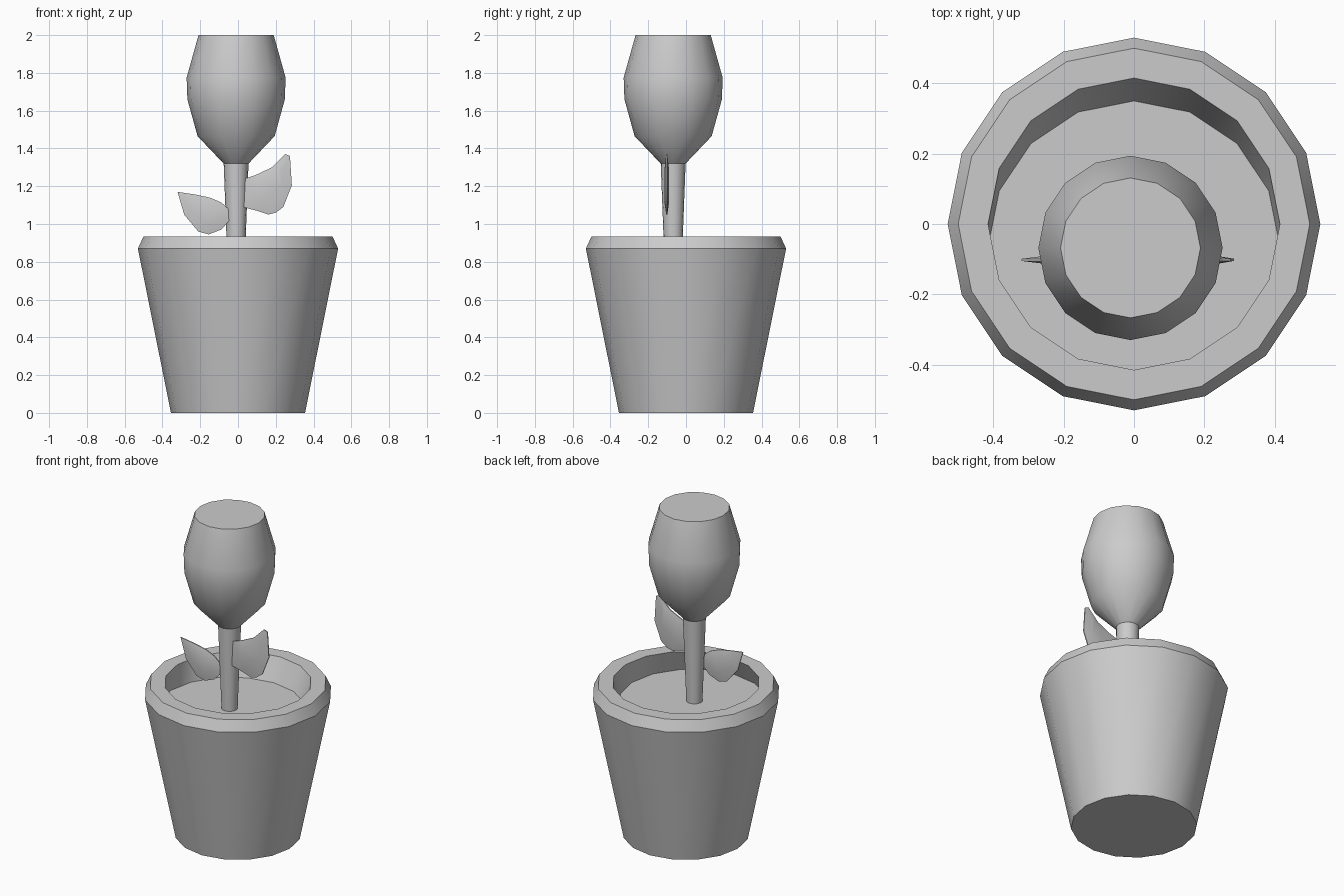
import bpy, bmesh, math

if "Cube" in bpy.data.objects:
    bpy.data.objects.remove(bpy.data.objects["Cube"])

SIDES = 16
STEM_X, STEM_Y = -0.01, -0.068


def finish(name, bm, angle=33):
    bmesh.ops.recalc_face_normals(bm, faces=bm.faces[:])
    mesh = bpy.data.meshes.new(name)
    bm.to_mesh(mesh)
    bm.free()
    ob = bpy.data.objects.new(name, mesh)
    bpy.context.collection.objects.link(ob)
    bpy.ops.object.select_all(action='DESELECT')
    ob.select_set(True)
    bpy.context.view_layer.objects.active = ob
    bpy.ops.object.shade_smooth_by_angle(angle=math.radians(angle))
    return ob


def bridge(bm, a, b):
    n = len(a)
    for i in range(n):
        j = (i + 1) % n
        bm.faces.new((a[i], a[j], b[j], b[i]))


def ringed(name, rings):
    """Closed solid through rings given as (radius, z, centre x, centre y)."""
    bm = bmesh.new()
    loops = []
    for r, z, cx, cy in rings:
        loops.append([bm.verts.new((cx + r * math.cos(2 * math.pi * k / SIDES),
                                    cy + r * math.sin(2 * math.pi * k / SIDES), z))
                      for k in range(SIDES)])
    for a, b in zip(loops, loops[1:]):
        bridge(bm, a, b)
    bm.faces.new(loops[0])
    bm.faces.new(loops[-1])
    return finish(name, bm)


def leaf(name, outline, y=-0.102):
    """Thin leaf, thicker in the middle than at its edge."""
    bm = bmesh.new()
    cx = sum(p[0] for p in outline) / len(outline)
    cz = sum(p[1] for p in outline) / len(outline)

    def loop(scale, dy):
        return [bm.verts.new((cx + (x - cx) * scale, y + dy, cz + (z - cz) * scale))
                for x, z in outline]
    loops = [loop(0.55, -0.012), loop(1, -0.003), loop(1, 0.003), loop(0.55, 0.012)]
    for a, b in zip(loops, loops[1:]):
        bridge(bm, a, b)
    bm.faces.new(loops[0])
    bm.faces.new(loops[-1])
    return finish(name, bm)


# Pot with chamfered rim; the soil floor sits off-centre under the stem
ringed("pot", [(0.355, 0, 0, 0), (0.53, 0.87, 0, 0), (0.50, 0.935, 0, 0),
               (0.415, 0.935, 0, 0), (0.415, 0.80, 0, -0.065)])

# Stem, widening upwards
ringed("stem", [(r, z, STEM_X, STEM_Y) for r, z in ((0.046, 0.80), (0.066, 1.325))])

# Flower bud
ringed("bud", [(r, z, STEM_X, STEM_Y) for r, z in
               ((0.066, 1.32), (0.204, 1.465), (0.258, 1.66), (0.262, 1.775), (0.199, 2.0))])

# Leaves, outlined in x and z
leaf("right_leaf", [(0.025, 1.09), (0.037, 1.24), (0.095, 1.26), (0.18, 1.30), (0.25, 1.37),
                    (0.275, 1.36), (0.285, 1.205), (0.24, 1.09), (0.20, 1.06),
                    (0.16, 1.05), (0.10, 1.07)])
leaf("left_leaf", [(-0.32, 1.17), (-0.22, 1.155), (-0.15, 1.14), (-0.09, 1.115), (-0.05, 1.08),
                   (-0.042, 1.02), (-0.09, 0.97), (-0.155, 0.945), (-0.21, 0.96),
                   (-0.285, 1.05)])
